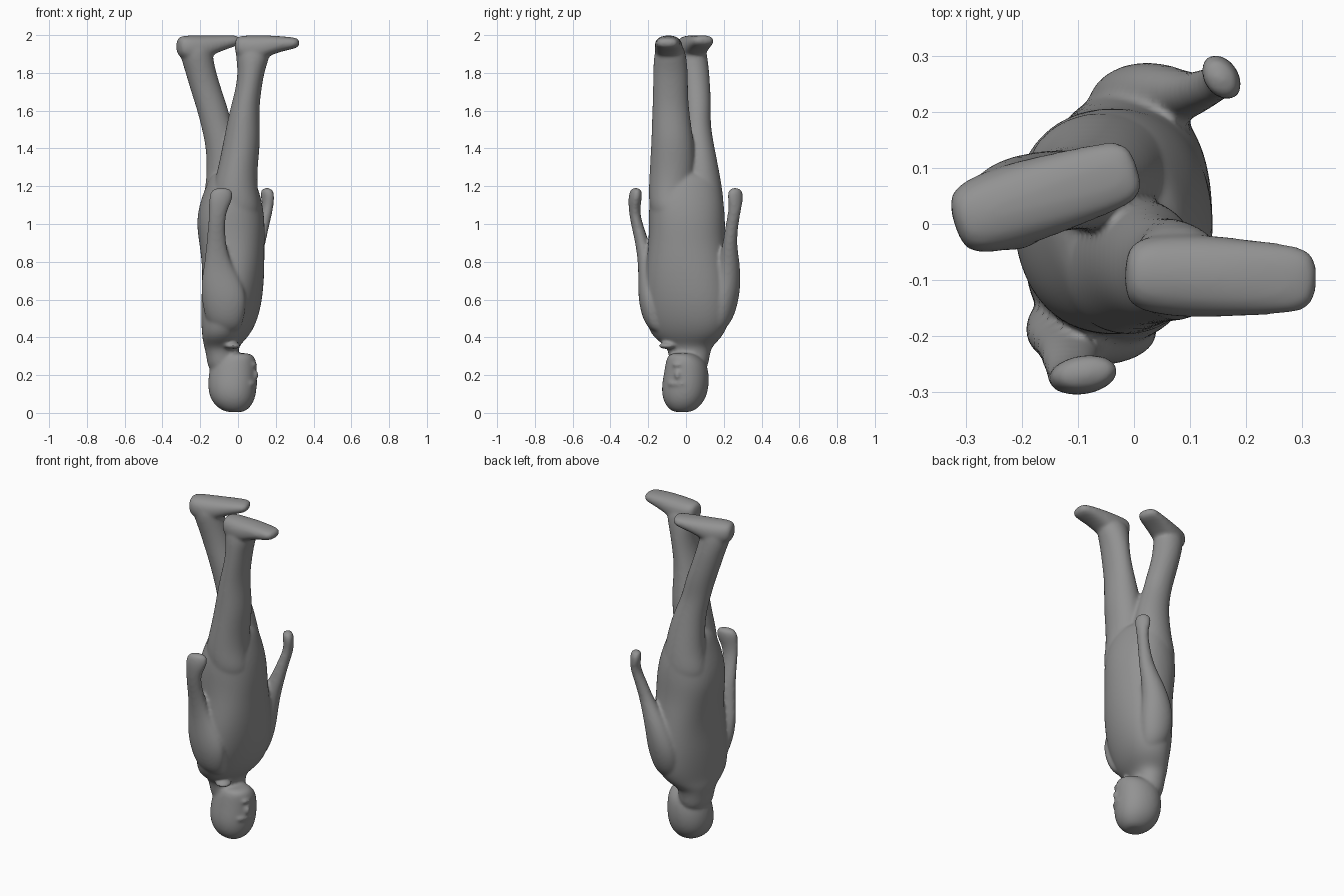
import bpy, bmesh, math
from mathutils import Vector, Matrix

Z = Vector((0, 0, 1))
GREY = bpy.data.materials.new("dark_grey")
GREY.diffuse_color = (.29, .29, .29, 1)


def ring(bm, c, a, b, power=2.0, n=14, grow=1.03):
    """One superellipse cross-section spanned by half-axes a and b."""
    out = []
    for i in range(n):
        t = 2 * math.pi * i / n
        u = math.copysign(abs(math.cos(t)) ** (2 / power), math.cos(t))
        v = math.copysign(abs(math.sin(t)) ** (2 / power), math.sin(t))
        out.append(bm.verts.new(Vector(c) + (a * u + b * v) * grow))
    return out


def skin(bm, rings):
    n = len(rings[0])
    for r, s in zip(rings, rings[1:]):
        for i in range(n):
            bm.faces.new((r[i], r[(i + 1) % n], s[(i + 1) % n], s[i]))
    bm.faces.new(rings[0][::-1])
    bm.faces.new(rings[-1])


def upright(bm, rows, power=2.0):
    """Loft horizontal rows: z, x min, x max, y min, y max, twist in degrees."""
    rings = []
    for z, x0, x1, y0, y1, deg in rows:
        rot = Matrix.Rotation(math.radians(deg), 3, 'Z')
        a, b = rot @ Vector(((x1 - x0) / 2, 0, 0)), rot @ Vector((0, (y1 - y0) / 2, 0))
        rings.append(ring(bm, ((x0 + x1) / 2, (y0 + y1) / 2, z), a, b, power))
    skin(bm, rings)


def foot(bm, heel, deg, length, droop):
    """Loft along the foot: fraction, lower z, upper z, half width."""
    d = Vector((math.cos(math.radians(deg)), math.sin(math.radians(deg)), 0))
    w = Vector((-d.y, d.x, 0))
    rows = [(0, 1.90, 1.985, .045), (.09, 1.87, 2.0, .07), (.33, 1.85, 2.0, .078),
            (.56, 1.895, 2.0, .072), (.78, 1.925, 2.0, .066), (.92, 1.938, 2.0, .06),
            (1, 1.955, 1.992, .042)]
    rings = []
    for f, z0, z1, hw in rows:
        drop = droop * max(0, (f - .55) / .45)
        c = Vector(heel) + d * f * length + Z * ((z0 + z1) / 2 - drop)
        rings.append(ring(bm, c, w * hw, Z * (z1 - z0) / 2, 2.4, grow=1.0))
    skin(bm, rings)


def blob(bm, loc, size, deg=0):
    """Small rounded detail, merged into the skin later."""
    m = (Matrix.Translation(loc) @ Matrix.Rotation(math.radians(deg), 4, 'Z')
         @ Matrix.Diagonal((*size, 1)))
    bmesh.ops.create_cube(bm, size=2, matrix=m)


def finish(bm, name, voxel):
    """Subdivide the lofts, fuse them to one skin and relax the seams."""
    bmesh.ops.recalc_face_normals(bm, faces=bm.faces)
    me = bpy.data.meshes.new(name)
    bm.to_mesh(me)
    bm.free()
    me.materials.append(GREY)
    ob = bpy.data.objects.new(name, me)
    bpy.context.collection.objects.link(ob)
    sub = ob.modifiers.new("Subdivision", 'SUBSURF')
    sub.levels = sub.render_levels = 2
    rem = ob.modifiers.new("Fuse", 'REMESH')
    rem.mode, rem.voxel_size, rem.use_smooth_shade = 'VOXEL', voxel, True
    smo = ob.modifiers.new("Relax", 'SMOOTH')
    smo.factor, smo.iterations = .5, 10
    return ob


body = bmesh.new()

# torso, shoulders twisted against the hips, down through the neck
upright(body, [
    (.20, -.155, .00, -.08, .11, -8), (.30, -.165, .00, -.09, .125, -10),
    (.345, -.175, .00, -.10, .135, -12),
    (.375, -.18, .02, -.14, .165, -14), (.41, -.18, .05, -.185, .20, -16),
    (.48, -.185, .09, -.215, .235, -15), (.60, -.19, .125, -.225, .245, -12),
    (.75, -.185, .14, -.215, .23, -6), (.90, -.205, .14, -.198, .208, 0),
    (1.0, -.22, .142, -.197, .207, 5), (1.1, -.205, .13, -.197, .203, 10),
    (1.2, -.165, .10, -.18, .185, 12), (1.29, -.13, .06, -.12, .14, 12)], 2.2)

# forward leg
upright(body, [
    (.95, -.08, .06, -.13, .03, 0), (1.05, -.13, .122, -.185, .03, 0),
    (1.12, -.13, .115, -.197, .03, 0),
    (1.2, -.13, .10, -.197, .04, 0), (1.32, -.10, .105, -.19, .05, 0),
    (1.45, -.075, .12, -.183, .04, 0), (1.6, -.045, .11, -.178, .015, 0),
    (1.72, -.01, .125, -.175, .01, 0), (1.82, .0, .142, -.173, .01, 0),
    (1.9, -.015, .175, -.17, .0, 0), (1.96, .0, .16, -.15, -.02, 0)])
foot(body, (-.018, -.088, 0), -2, .345, .014)

# rear leg
upright(body, [
    (.95, -.14, .04, .0, .13, 0), (1.05, -.195, .08, -.02, .198, 0),
    (1.12, -.19, .08, -.02, .20, 0),
    (1.2, -.17, .06, -.02, .19, 0), (1.32, -.165, .04, -.01, .168, 0),
    (1.42, -.172, .01, -.01, .148, 0), (1.52, -.195, -.03, -.01, .13, 0),
    (1.62, -.222, -.055, -.015, .133, 10), (1.72, -.255, -.09, -.02, .128, 14),
    (1.82, -.283, -.12, -.035, .122, 16), (1.9, -.31, -.135, -.05, .11, 16),
    (1.96, -.30, -.14, -.045, .10, 16)])
foot(body, (-.322, .0, 0), 17, .345, 0)

# arm on the -y side with closed hand
upright(body, [
    (.42, -.12, .0, -.17, -.10, -10), (.48, -.17, .03, -.225, -.10, -10),
    (.60, -.195, .05, -.253, -.12, -6), (.70, -.195, .02, -.253, -.14, 0),
    (.79, -.178, -.04, -.253, -.172, 0), (.90, -.167, -.065, -.268, -.193, 0),
    (1.0, -.158, -.07, -.292, -.23, 0), (1.07, -.153, -.06, -.303, -.245, 0),
    (1.13, -.155, -.027, -.306, -.235, 8), (1.17, -.148, -.027, -.298, -.232, 8),
    (1.192, -.125, -.045, -.288, -.245, 8)])

# arm on the +y side with closed hand
upright(body, [
    (.42, -.03, .04, .11, .18, -10), (.48, -.08, .08, .11, .245, -14),
    (.60, -.09, .105, .13, .28, -12), (.70, -.06, .105, .15, .29, -10),
    (.80, -.01, .12, .175, .284, -10), (.90, .06, .147, .195, .267, -10),
    (1.0, .10, .167, .21, .278, 0), (1.08, .13, .188, .226, .293, 10),
    (1.13, .127, .187, .217, .308, 35), (1.17, .123, .185, .215, .305, 35),
    (1.192, .13, .175, .235, .285, 35)])

# head, crown at the bottom, face turned slightly to -y
upright(body, [
    (.003, -.05, .02, -.055, .015, 0), (.014, -.09, .05, -.085, .05, -10),
    (.06, -.142, .087, -.12, .097, -14), (.13, -.16, .10, -.13, .12, -14),
    (.21, -.155, .10, -.115, .12, -14), (.27, -.14, .098, -.105, .105, -14),
    (.305, -.10, .085, -.095, .06, -14), (.318, -.06, .05, -.07, .03, -14)], 2.15)

# nose, lips and brow
blob(body, (.09, -.045, .20), (.026, .018, .032), -14)
blob(body, (.083, -.045, .255), (.022, .035, .016), -14)
blob(body, (.075, -.043, .155), (.03, .07, .02), -14)

# collar flap beside the neck
blob(body, (-.03, -.10, .355), (.055, .055, .02), -14)

finish(body, "figure_body", .0085)
